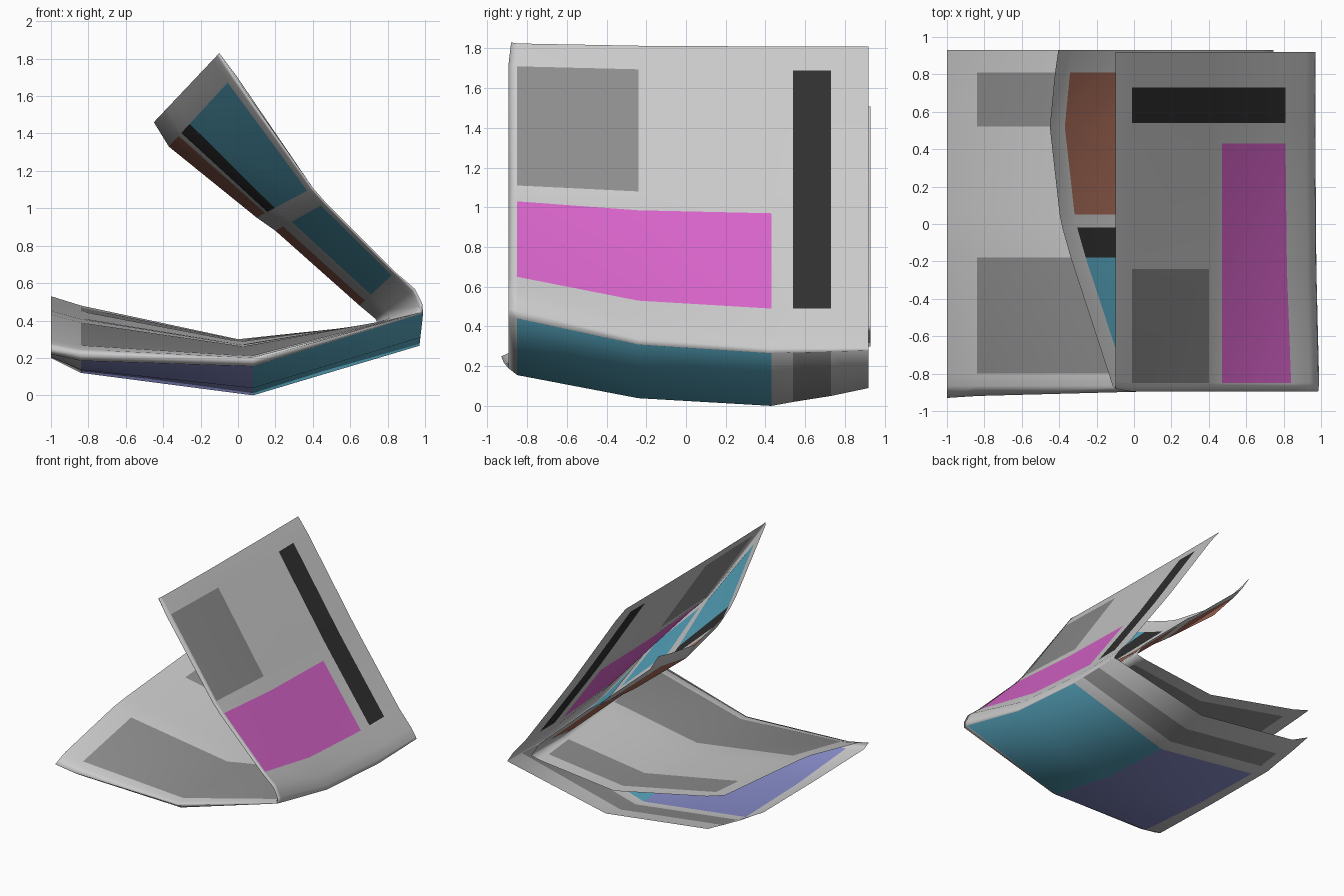
import bpy, bmesh

if "Cube" in bpy.data.objects:
    bpy.data.objects.remove(bpy.data.objects["Cube"])

# Cross-profiles (x, z): lower end -> right fold -> upper end
SPINE = [(-1, .25), (-.84, .22), (.08, .19), (.98, .445), (.985, .49), (.945, .57),
         (.84, .66), (.47, 1.03), (.40, 1.11), (-.02, 1.71), (-.1, 1.83)]
OUT_F = [(-1, .22), (-.84, .185), (.08, .155), (.99, .44), (.985, .48), (.94, .57),
         (.84, .65), (.47, 1.03), (.40, 1.11), (-.01, 1.71), (-.1, 1.825)]
OUT_B = [(-1, .20), (-.84, .12), (.08, 0), (.97, .265), (.965, .29), (.92, .36),
         (.81, .49), (.47, .97), (.40, 1.07), (-.01, 1.69), (-.1, 1.81)]
INNER = [(-1, .53), (-.84, .48), (0, .30), (.66, .37), (.73, .38), (.72, .40),
         (.65, .48), (.2, .88), (.1, .95), (-.37, 1.33), (-.45, 1.46)]


def mix(a, b, tl, tu):
    """Blend two profiles, with separate weights below and above the fold."""
    out = []
    for i, (p, q) in enumerate(zip(a, b)):
        t = tl if i < 4 else tu if i > 5 else (tl + tu) / 2
        out.append((p[0] + (q[0] - p[0]) * t, p[1] + (q[1] - p[1]) * t))
    return out


bm = bmesh.new()


def row(y, prof, lift=0, curl=0):
    vs = []
    for i, (x, z) in enumerate(prof):
        dz = lift if i < 3 else lift * .15 if i == 3 else 0
        dy = -curl if i == 0 else -curl * .7 if i == 1 else curl * .4 if i == 10 else 0
        vs.append(bm.verts.new((x, y + dy, z + dz)))
    return vs


# Spine row shared by both leaves
spine = row(-.895, SPINE, curl=.035)
# Outer leaf, front to back: y, blend, back-edge lift
outer = [spine] + [row(y, mix(OUT_F, OUT_B, t, t), lift, .02 if y < -.8 else 0)
                   for y, t, lift in [(-.85, 0, 0), (-.24, .75, 0), (.43, 1, 0),
                                      (.54, 1, .02), (.73, 1, .05), (.92, 1, .09)]]
# Inner leaf: y, lower blend, upper blend
inner = [spine] + [row(y, mix(SPINE, INNER, tl, tu))
                   for y, tl, tu in [(-.865, .1, .04), (-.8, .18, .1), (-.18, .65, .68),
                                     (-.02, .72, .81), (.05, .74, .85), (.52, .88, 1),
                                     (.81, .96, .92), (.93, 1, .87)]]

# Printed blocks: material -> (rows, columns) cells
PAPER, DARK, BLACK, MAGENTA, BLUE, PURPLE, BROWN = range(7)
OUT_BLOCKS = [(PURPLE, (1, 2), (1,)), (BLUE, (1, 2), (2,)), (DARK, (4,), (1, 2)),
              (MAGENTA, (1, 2), (6,)), (DARK, (1,), (8,)), (BLACK, (4,), (6, 7, 8))]
IN_BLOCKS = [(DARK, (2, 6), (1, 2)), (BLUE, (2,), (6, 8)), (BLACK, (3,), (8,)),
             (BROWN, (5, 6), (6, 8))]


def skin(rows, blocks, flip):
    for r in range(len(rows) - 1):
        for c in range(10):
            a, b = rows[r], rows[r + 1]
            q = [a[c], a[c + 1], b[c + 1], b[c]]
            f = bm.faces.new(q[::-1] if flip else q)
            f.smooth = True
            for mat, rs, cs in blocks:
                if r in rs and c in cs:
                    f.material_index = mat


skin(outer, OUT_BLOCKS, True)
skin(inner, IN_BLOCKS, False)

me = bpy.data.meshes.new("folded_newspaper")
bm.to_mesh(me)
bm.free()
ob = bpy.data.objects.new("folded_newspaper", me)
bpy.context.collection.objects.link(ob)

# Paper and ink colours
for name, col in [("paper", (.8, .8, .8)), ("grey_ink", (.27, .27, .27)),
                  ("black_ink", (.03, .03, .03)), ("magenta_ink", (.7, .13, .6)),
                  ("blue_ink", (.1, .4, .55)), ("purple_ink", (.25, .27, .6)),
                  ("brown_ink", (.4, .15, .1))]:
    m = bpy.data.materials.new(name)
    m.diffuse_color = (*col, 1)
    m.use_nodes = True
    m.node_tree.nodes["Principled BSDF"].inputs["Base Color"].default_value = m.diffuse_color
    me.materials.append(m)
